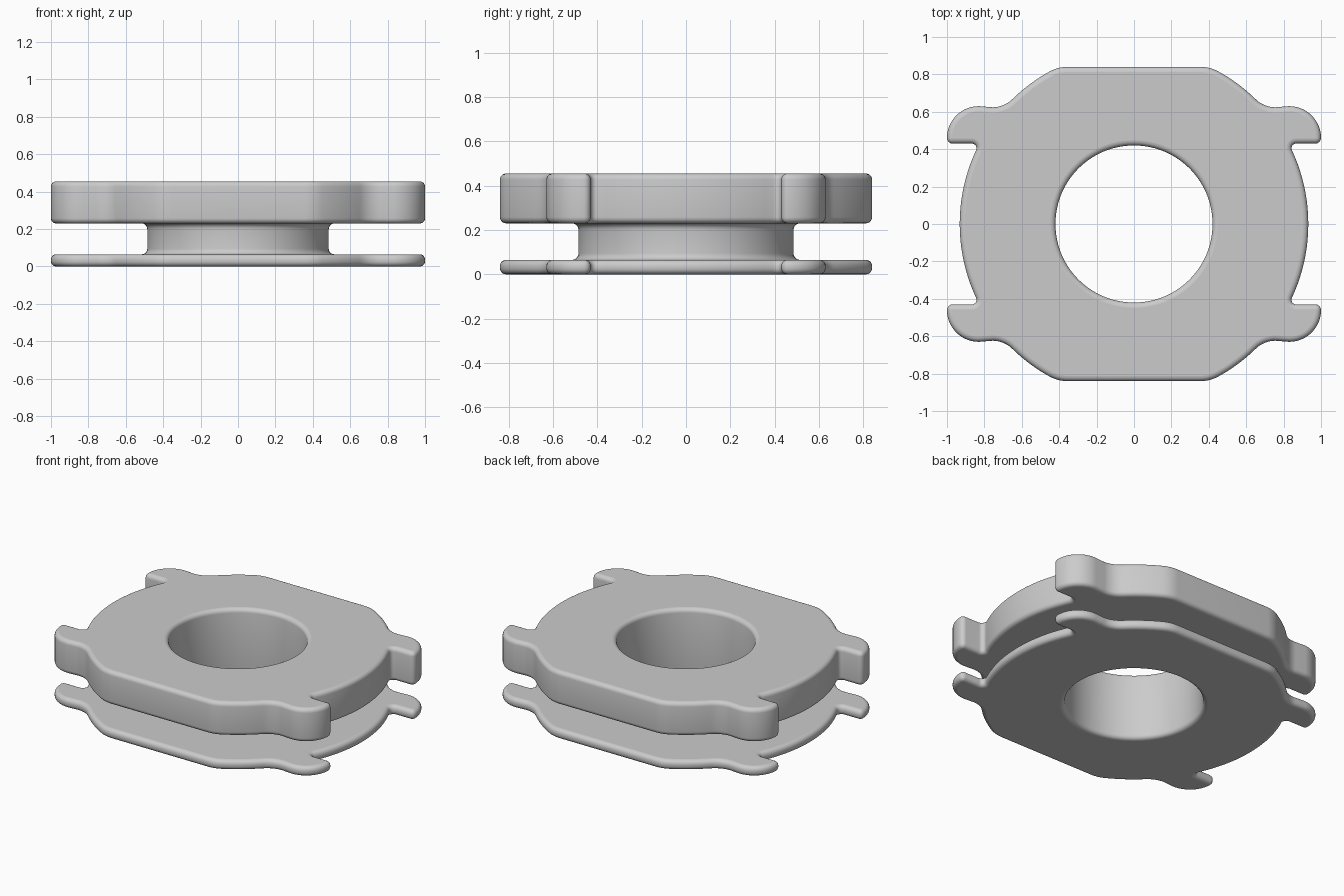
import bpy, bmesh
from math import sin, cos, pi, sqrt, atan2

cube = bpy.data.objects.get("Cube")
if cube:
    bpy.data.objects.remove(cube, do_unlink=True)

# Main sizes
BODY_R, FLAT_Y = 0.932, 0.84
LUG_Y, LUG_R, LUG_X = 0.46, 0.17, 0.83
HOLE_R, BARREL_R = 0.42, 0.485
BASE_TOP, HEAD_BOTTOM, HEIGHT = 0.065, 0.23, 0.455
ROUND = 0.028
STEPS = 5


def arc(cx, cy, r, a0, a1, n, end=False):
    """Points along an arc; the last point is left out unless end is set."""
    angles = [a0 + (a1 - a0) * i / n for i in range(n + (1 if end else 0))]
    return [(cx + r * cos(a), cy + r * sin(a)) for a in angles]


def outline(inset):
    """Lugged flange outline, moved inward by inset."""
    # Blend circles that touch the round body
    notch_r, blend_r, corner_r, tip_r = 0.025, 0.15, 0.2, 0.03
    notch_y = LUG_Y - tip_r - notch_r
    notch_x = sqrt((BODY_R + notch_r) ** 2 - notch_y ** 2)
    blend_y = LUG_Y + LUG_R - 0.006 + blend_r
    blend_x = sqrt((BODY_R + blend_r) ** 2 - blend_y ** 2)
    corner_y = FLAT_Y - corner_r
    corner_x = sqrt((BODY_R - corner_r) ** 2 - corner_y ** 2)
    a_notch = atan2(notch_y, notch_x)
    a_blend = atan2(blend_y, blend_x)
    a_corner = atan2(corner_y, corner_x)

    quarter = arc(0, 0, BODY_R - inset, 0, a_notch, 10)
    quarter += arc(notch_x, notch_y, notch_r + inset, pi + a_notch, pi / 2, 6, True)
    quarter += arc(LUG_X + LUG_R - tip_r, LUG_Y, tip_r - inset, -pi / 2, 0, 5)
    quarter += arc(LUG_X, LUG_Y, LUG_R - inset, 0, pi / 2, 12, True)
    quarter += arc(blend_x, blend_y, blend_r + inset, 1.5 * pi, pi + a_blend, 8)
    quarter += arc(0, 0, BODY_R - inset, a_blend, a_corner, 8)
    quarter += arc(corner_x, corner_y, corner_r - inset, a_corner, pi / 2, 6, True)
    # Mirror across x, then turn by half a turn
    half = quarter + [(-x, y) for x, y in reversed(quarter[1:])]
    return half + [(-x, -y) for x, y in half]


def circle(r):
    return arc(0, 0, r, 0, 2 * pi, 96)


def rounded_ends(z0, z1, r):
    """(offset, z) pairs for a wall whose two ends curve away."""
    turn = [i / STEPS * pi / 2 for i in range(STEPS + 1)]
    low = [(r * (1 - sin(a)), z0 + r * (1 - cos(a))) for a in turn]
    return low + [(o, z0 + z1 - z) for o, z in reversed(low)]


def wall(bm, loops):
    """Skin a stack of matching loops; return the end loops' edges."""
    rings = [[bm.verts.new((x, y, z)) for x, y in pts] for pts, z in loops]
    n = len(rings[0])
    for a, b in zip(rings, rings[1:]):
        for i in range(n):
            j = (i + 1) % n
            bm.faces.new((a[i], a[j], b[j], b[i])).smooth = True
    return [[bm.edges.get((r[i], r[(i + 1) % n])) for i in range(n)]
            for r in (rings[0], rings[-1])]


bm = bmesh.new()

# Rounded rims of the thin base flange and the thick head flange
base = wall(bm, [(outline(o), z) for o, z in rounded_ends(0, BASE_TOP, ROUND)])
head = wall(bm, [(outline(o), z) for o, z in rounded_ends(HEAD_BOTTOM, HEIGHT, ROUND)])

# Barrel with fillets, and the through hole with rounded mouths
barrel = wall(bm, [(circle(BARREL_R + o), z)
                   for o, z in rounded_ends(BASE_TOP, HEAD_BOTTOM, 0.03)])
hole = wall(bm, [(circle(HOLE_R + o), z)
                 for o, z in rounded_ends(0, HEIGHT, ROUND)])

# Flat faces joining the rims to the barrel and hole
for rim, ring in ((base[0], hole[0]), (base[1], barrel[0]),
                  (head[0], barrel[1]), (head[1], hole[1])):
    made = bmesh.ops.triangle_fill(bm, edges=rim + ring, use_beauty=True)
    for item in made["geom"]:
        if isinstance(item, bmesh.types.BMFace):
            item.smooth = False

bmesh.ops.recalc_face_normals(bm, faces=bm.faces)
mesh = bpy.data.meshes.new("flanged_bushing")
bm.to_mesh(mesh)
bm.free()

# Plain grey material
grey = bpy.data.materials.new("plain_grey")
grey.use_nodes = True
colour = (0.6, 0.6, 0.6, 1)
grey.diffuse_color = colour
grey.node_tree.nodes["Principled BSDF"].inputs["Base Color"].default_value = colour
mesh.materials.append(grey)

bushing = bpy.data.objects.new("flanged_bushing", mesh)
bpy.context.collection.objects.link(bushing)
